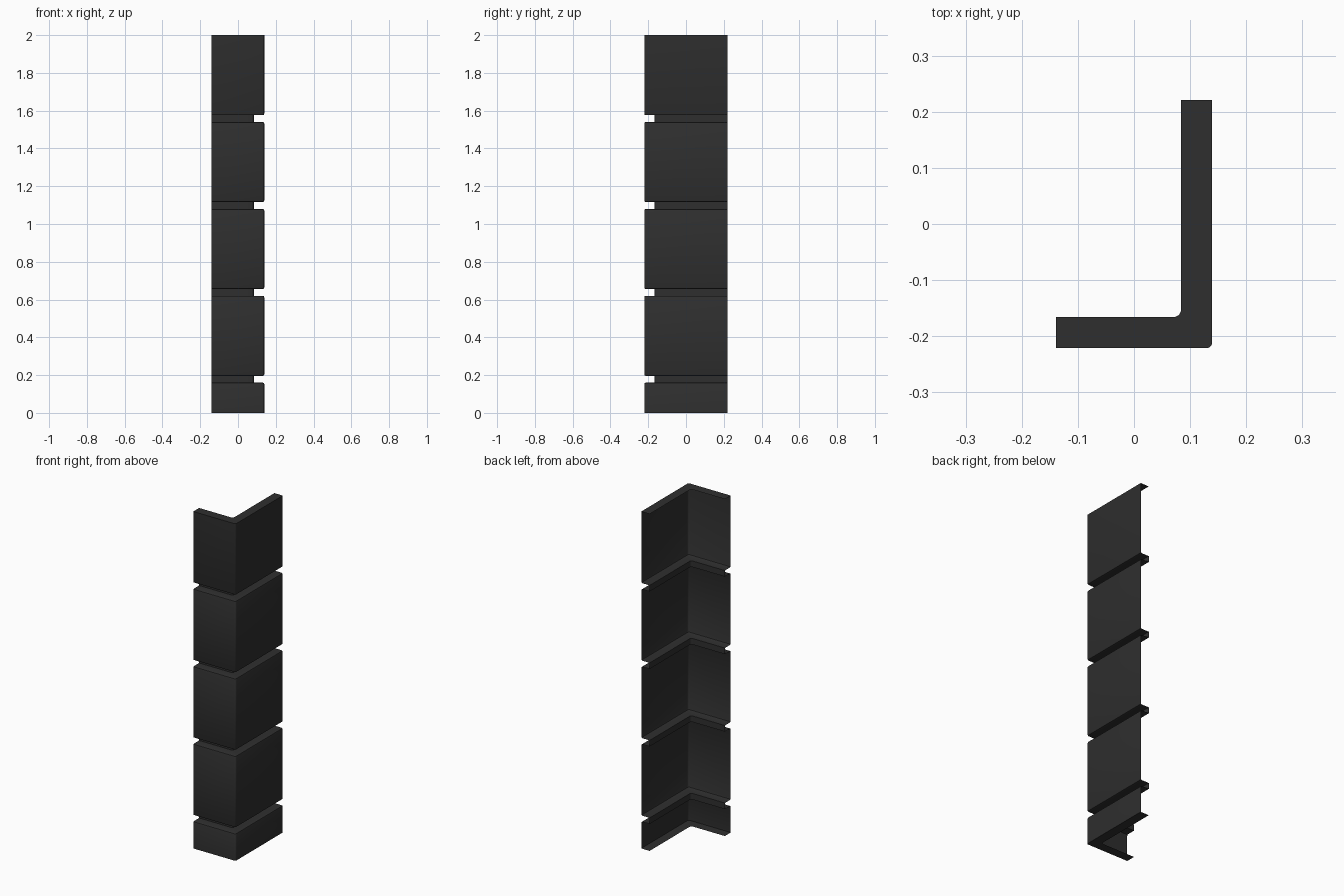
import bpy, bmesh, math

if "Cube" in bpy.data.objects:
    bpy.data.objects.remove(bpy.data.objects["Cube"])

HX, HY = 0.139, 0.221      # half extents of the corner plan
DEPTH = 0.055              # groove depth / ledge width
BEV = 0.008                # rounding of block edges at the grooves
GROOVE, PITCH, FIRST = 0.036, 0.46, 0.16
ARC = 5

mat = bpy.data.materials.new("charcoal_stone")
mat.diffuse_color = (0.028, 0.028, 0.028, 1)
mat.use_nodes = True
mat.node_tree.nodes["Principled BSDF"].inputs["Base Color"].default_value = mat.diffuse_color


def plan(d, z):
    """L-shaped path at inset d, with a rounded corner."""
    x, y = HX - d, -HY + d
    r = 0.009 + 0.005 * d / DEPTH
    pts = [(-HX, y, z)]
    for i in range(ARC + 1):
        a = math.radians(-90 + 90 * i / ARC)
        pts.append((x - r + r * math.cos(a), y + r + r * math.sin(a), z))
    pts.append((x, HY, z))
    return pts


# Vertical section of (inset, height): ledges, rounded block edges and grooves
def lower_edge(z):
    return [(DEPTH, z), (BEV, z), (BEV * 0.29, z + BEV * 0.29), (0, z + BEV)]


def upper_edge(z):
    return [(0, z - BEV), (BEV * 0.29, z - BEV * 0.29), (BEV, z), (DEPTH, z)]


section = [(DEPTH, 0), (0, 0)]
for i in range(4):
    z = FIRST + i * PITCH
    section += upper_edge(z) + lower_edge(z + GROOVE)
section += [(0, 2), (DEPTH, 2)]

# Sweep the section round the corner as an open-backed shell
bm = bmesh.new()
rows = [[bm.verts.new(p) for p in plan(d, z)] for d, z in section]
for a, b in zip(rows, rows[1:]):
    for j in range(len(a) - 1):
        bm.faces.new((a[j], a[j + 1], b[j + 1], b[j]))

mesh = bpy.data.meshes.new("corner_blocks")
bm.to_mesh(mesh)
bm.free()
mesh.materials.append(mat)
ob = bpy.data.objects.new("corner_blocks", mesh)
bpy.context.collection.objects.link(ob)
bpy.context.view_layer.objects.active = ob
ob.select_set(True)
bpy.ops.object.shade_smooth_by_angle(angle=math.radians(30))
